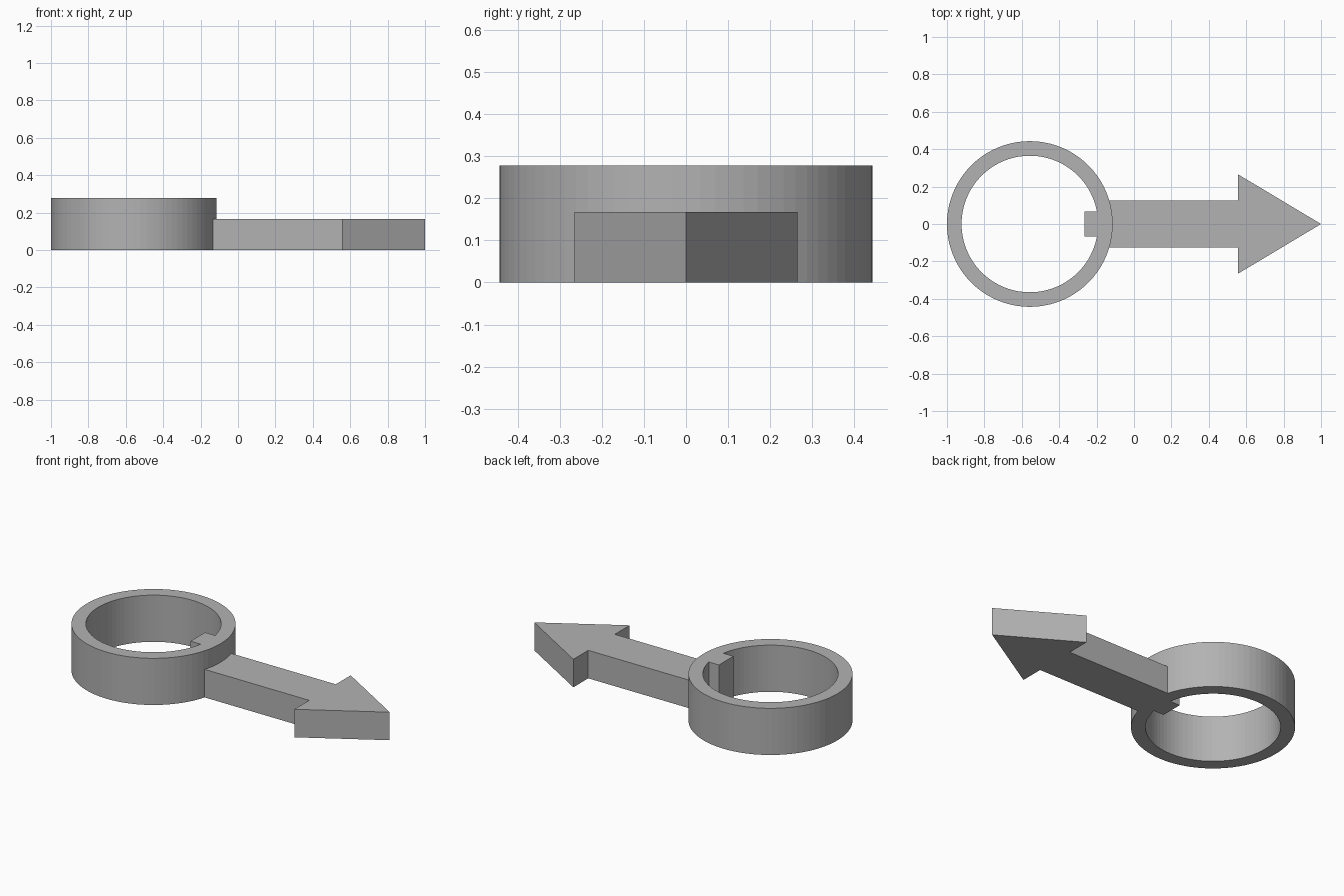
import bpy
import bmesh
from math import asin, cos, sin, pi, sqrt

cube = bpy.data.objects.get("Cube")
if cube:
    bpy.data.objects.remove(cube, do_unlink=True)

RING_X, OUTER, INNER, RING_H = -0.557, 0.443, 0.365, 0.278
KEY_HALF, KEY_X = 0.068, -0.265
SHAFT_HALF, HEAD_HALF, HEAD_X, ARROW_H = 0.125, 0.265, 0.557, 0.167
SEGMENTS = 80

grey = bpy.data.materials.new("plain grey")
grey.use_nodes = True
colour = (0.45, 0.45, 0.45, 1)
grey.diffuse_color = colour
grey.node_tree.nodes["Principled BSDF"].inputs["Base Color"].default_value = colour


def arc(radius, start, end, steps):
    """Points along an arc around the ring's centre."""
    angles = [start + (end - start) * i / steps for i in range(steps + 1)]
    return [(RING_X + radius * cos(a), radius * sin(a)) for a in angles]


def extrude_outline(name, loops, height):
    """Fill flat outlines (later loops are holes) and raise them from the ground."""
    bm = bmesh.new()
    edges = []
    for loop in loops:
        verts = [bm.verts.new((x, y, 0)) for x, y in loop]
        edges += [bm.edges.new((v, verts[i - 1])) for i, v in enumerate(verts)]
    bmesh.ops.triangle_fill(bm, use_beauty=True, edges=edges)
    top = bmesh.ops.extrude_face_region(bm, geom=bm.faces[:], use_keep_orig=True)
    raised = [g for g in top["geom"] if isinstance(g, bmesh.types.BMVert)]
    bmesh.ops.translate(bm, verts=raised, vec=(0, 0, height))
    bmesh.ops.recalc_face_normals(bm, faces=bm.faces[:])
    mesh = bpy.data.meshes.new(name)
    bm.to_mesh(mesh)
    bm.free()
    mesh.materials.append(grey)
    obj = bpy.data.objects.new(name, mesh)
    bpy.context.collection.objects.link(obj)
    return obj


# Ring whose bore carries a full-height square key
half_angle = asin(KEY_HALF / INNER)
outer_loop = arc(OUTER, 0, 2 * pi, SEGMENTS)[:-1]
inner_loop = arc(INNER, half_angle, 2 * pi - half_angle, SEGMENTS)
inner_loop += [(KEY_X, -KEY_HALF), (KEY_X, KEY_HALF)]
extrude_outline("keyed_ring", [outer_loop, inner_loop], RING_H)

# Lower arrow pointer, its tail sunk into the ring wall
tail_x = RING_X + sqrt(OUTER ** 2 - SHAFT_HALF ** 2) - 0.005
side = [(tail_x, SHAFT_HALF), (HEAD_X, SHAFT_HALF), (HEAD_X, HEAD_HALF)]
mirrored = [(x, -y) for x, y in reversed(side)]
extrude_outline("arrow_pointer", [side + [(1, 0)] + mirrored], ARROW_H)
